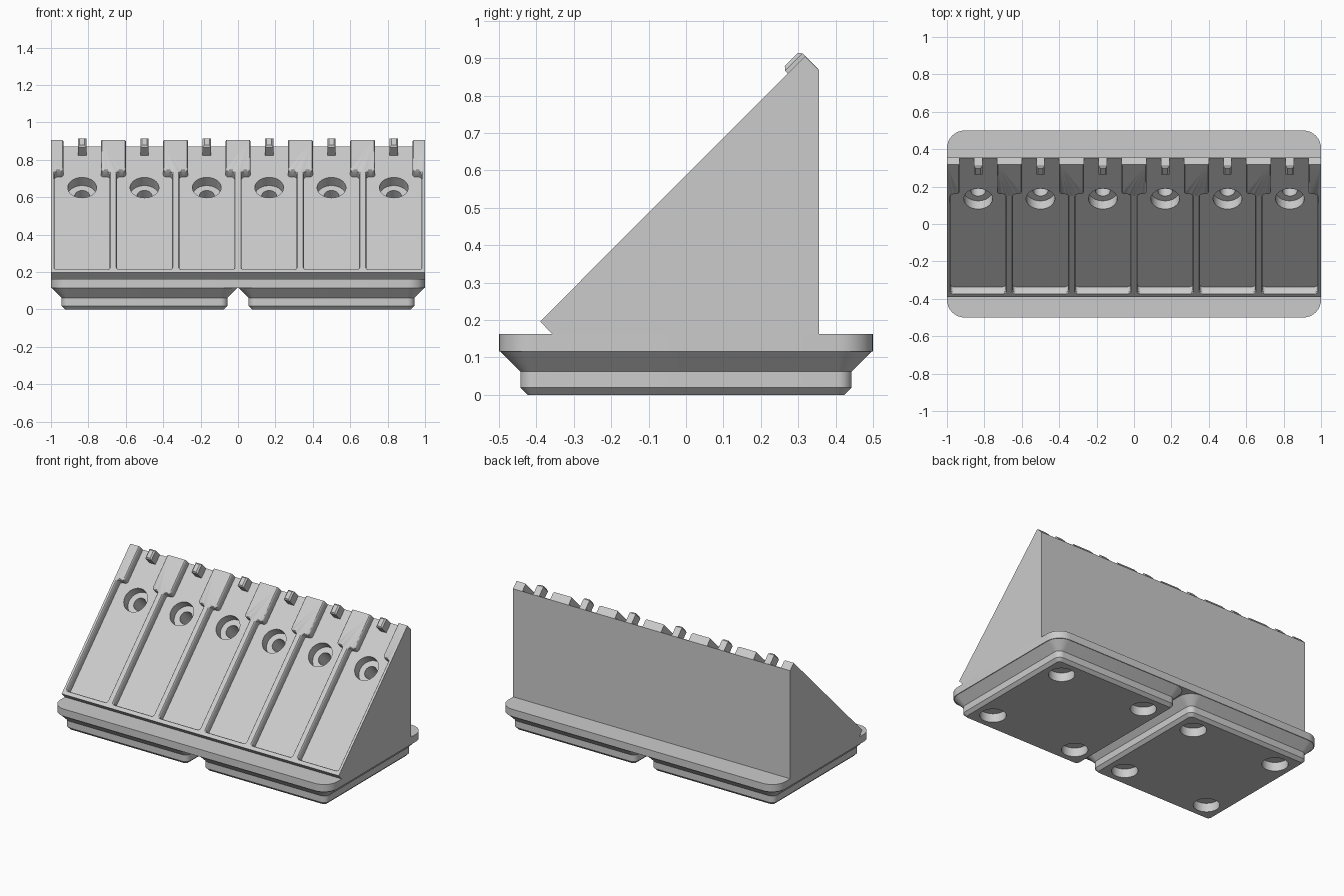
import bpy, bmesh, math
from mathutils import Matrix, Vector

if "Cube" in bpy.data.objects:
    bpy.data.objects.remove(bpy.data.objects["Cube"])

grey = bpy.data.materials.new("light_grey")
grey.use_nodes = True
colour = (0.6, 0.6, 0.6, 1)
grey.diffuse_color = colour
grey.node_tree.nodes["Principled BSDF"].inputs["Base Color"].default_value = colour

# Frame of the 45 degree face: x across, y up the slope, z out of the face
h = math.sqrt(0.5)
SLOPE = Matrix(((1, 0, 0, 0), (0, h, -h, 0.355), (0, h, h, 0.869), (0, 0, 0, 1)))
# Frame for a side profile (y, z) extruded along x
SIDE = Matrix(((0, 0, 1, 0), (1, 0, 0, 0), (0, 1, 0, 0), (0, 0, 0, 1)))
FLAT = Matrix.Identity(4)


def rounded(points, r, steps=8):
    """Outline with every corner rounded by a quadratic curve."""
    pts = [Vector(p) for p in points]
    out = []
    for i, p in enumerate(pts):
        a = p + (pts[i - 1] - p).normalized() * r
        b = p + (pts[(i + 1) % len(pts)] - p).normalized() * r
        # weight 0.7 turns the curve into a circular quarter arc
        for k in range(steps + 1):
            t = k / steps
            w = ((1 - t) ** 2, 2 * h * t * (1 - t), t * t)
            out.append((a * w[0] + p * w[1] + b * w[2]) / sum(w))
    return out


def rounded_rect(half_x, half_y, r):
    return rounded([(-half_x, -half_y), (half_x, -half_y), (half_x, half_y), (-half_x, half_y)], r)


def circle(r, n=40):
    return [(r * math.cos(math.tau * i / n), r * math.sin(math.tau * i / n)) for i in range(n)]


def loft(bm, sections, matrix=FLAT, offset=(0, 0)):
    """Closed solid through (outline, height) sections."""
    rings = [[bm.verts.new(matrix @ Vector((p[0] + offset[0], p[1] + offset[1], z)))
              for p in outline] for outline, z in sections]
    n = len(rings[0])
    for low, high in zip(rings, rings[1:]):
        for i in range(n):
            j = (i + 1) % n
            bm.faces.new((low[i], low[j], high[j], high[i]))
    bm.faces.new(rings[0][::-1])
    bm.faces.new(rings[-1])


def make(name, bm):
    bmesh.ops.recalc_face_normals(bm, faces=bm.faces)
    mesh = bpy.data.meshes.new(name)
    bm.to_mesh(mesh)
    bm.free()
    mesh.materials.append(grey)
    obj = bpy.data.objects.new(name, mesh)
    bpy.context.collection.objects.link(obj)
    return obj


def select(obj):
    bpy.ops.object.select_all(action='DESELECT')
    obj.select_set(True)
    bpy.context.view_layer.objects.active = obj


def cut(obj, cutter):
    mod = obj.modifiers.new("cut", 'BOOLEAN')
    mod.operation = 'DIFFERENCE'
    mod.solver = 'EXACT'
    mod.object = cutter
    select(obj)
    bpy.ops.object.modifier_apply(modifier=mod.name)
    bpy.data.objects.remove(cutter)


def smooth(obj):
    select(obj)
    bpy.ops.object.shade_smooth_by_angle(angle=math.radians(30))


# Base plate
bm = bmesh.new()
loft(bm, [(rounded_rect(1, 0.5, 0.095), 0.115), (rounded_rect(1, 0.5, 0.095), 0.163)])
smooth(make("base_plate", bm))

# Two stepped feet with four round recesses each
for side, label in ((-1, "right"), (1, "left")):
    bm = bmesh.new()
    loft(bm, [(rounded_rect(0.424, 0.424, 0.02), 0),
              (rounded_rect(0.443, 0.443, 0.038), 0.019),
              (rounded_rect(0.443, 0.443, 0.038), 0.062),
              (rounded_rect(0.496, 0.496, 0.09), 0.115)], offset=(side * 0.5, 0))
    foot = make(label + "_foot", bm)
    bm = bmesh.new()
    for x in (-0.31, 0.31):
        for y in (-0.31, 0.31):
            loft(bm, [(circle(0.077), -0.05), (circle(0.077), 0.057)], offset=(side * 0.5 + x, y))
    cut(foot, make("recess_cutter", bm))
    smooth(foot)

# Sloped body
bm = bmesh.new()
profile = [(-0.358, 0.163), (-0.39, 0.196), (0.318, 0.905), (0.355, 0.868), (0.355, 0.163)]
loft(bm, [(profile, -1), (profile, 1)], SIDE)
body = make("sloped_body", bm)

centres = [(i - 2.5) / 3 for i in range(6)]


def slot(grow):
    """Slot outline, wide below and narrow above."""
    wide, narrow, step, bottom = 0.147 + grow, 0.1 + grow, -0.23 + grow, -0.975 - grow
    return rounded([(-wide, bottom), (wide, bottom), (wide, step), (narrow, step),
                    (narrow, 0.1), (-narrow, 0.1), (-narrow, step), (-wide, step)], 0.016, 4)


# Slots with softened upper edges
bm = bmesh.new()
for x in centres:
    loft(bm, [(slot(0), 0.002), (slot(0), 0.044), (slot(0.003), 0.05), (slot(0.008), 0.054),
              (slot(0.008), 0.1)], SLOPE, (x, 0))
cut(body, make("slot_cutter", bm))

# Stepped round holes
bm = bmesh.new()
for x in centres:
    loft(bm, [(circle(0.04), -0.2), (circle(0.04), -0.06), (circle(0.077), -0.06),
              (circle(0.077), 0.03)], SLOPE, (x, -0.31))
cut(body, make("hole_cutter", bm))
smooth(body)

# Small pegs at the top of the slots
for i, x in enumerate(centres):
    bm = bmesh.new()
    peg = [(-0.022, -0.066), (0.022, -0.066), (0.022, 0), (-0.022, 0)]
    inner = [(px * 0.6, -0.033 + (py + 0.033) * 0.75) for px, py in peg]
    loft(bm, [(peg, 0), (peg, 0.062), (inner, 0.071)], SLOPE, (x, 0))
    make("peg_%d" % (i + 1), bm)
